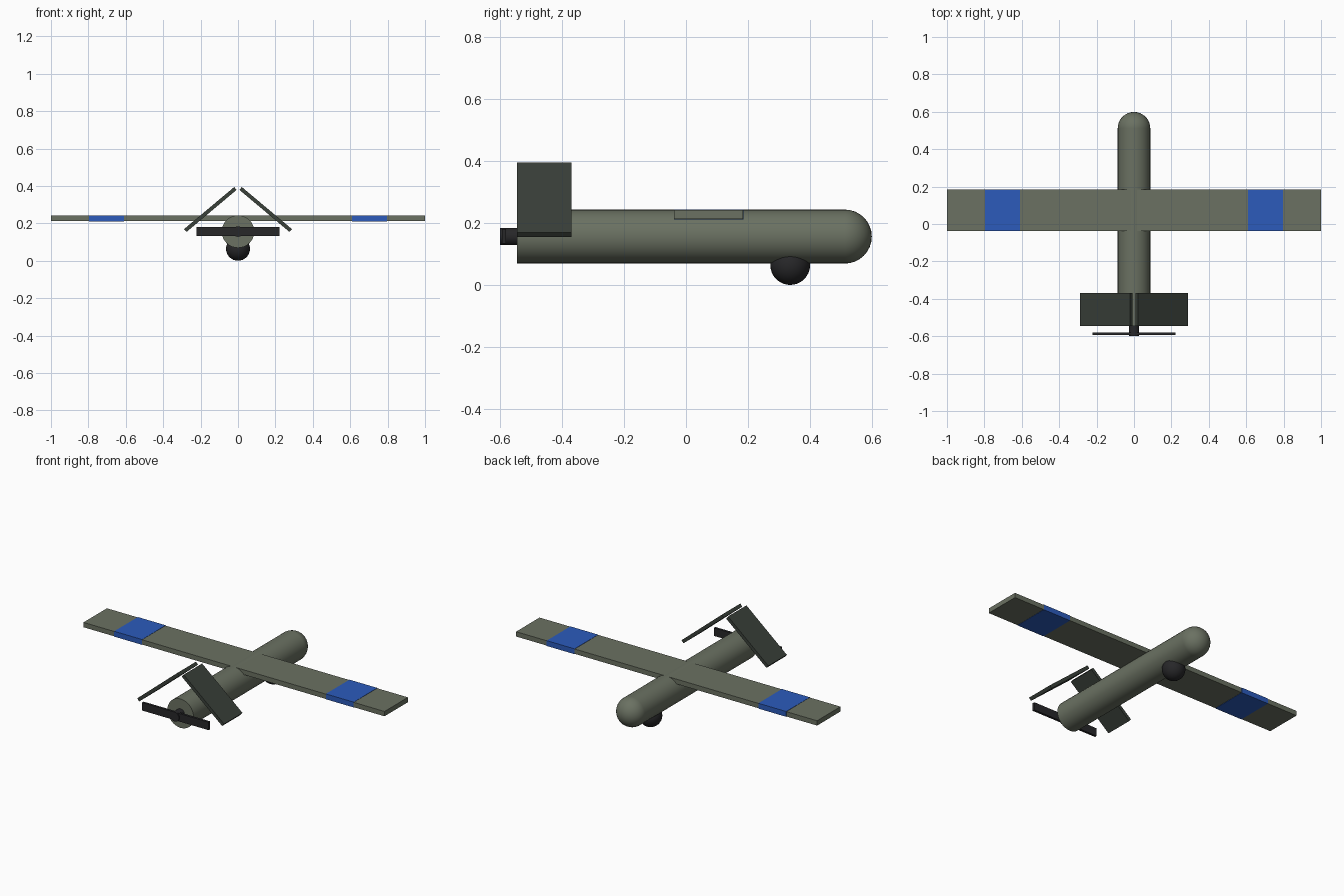
import bpy
import math

cube = bpy.data.objects.get("Cube")
if cube:
    bpy.data.objects.remove(cube, do_unlink=True)


def material(name, rgb):
    m = bpy.data.materials.new(name)
    m.use_nodes = True
    m.diffuse_color = (*rgb, 1)
    m.node_tree.nodes["Principled BSDF"].inputs["Base Color"].default_value = (*rgb, 1)
    return m


olive = material("olive_grey", (0.145, 0.165, 0.122))
dark_green = material("dark_green_grey", (0.042, 0.052, 0.042))
black = material("soft_black", (0.02, 0.02, 0.022))
blue = material("marking_blue", (0.025, 0.105, 0.5))


def finish(name, mat, smooth=False):
    obj = bpy.context.object
    obj.name = name
    obj.data.materials.append(mat)
    if smooth:
        bpy.ops.object.shade_smooth_by_angle(angle=math.radians(40))
    return obj


def box(name, mat, centre, size, tilt=0):
    bpy.ops.mesh.primitive_cube_add(size=1, location=centre)
    obj = bpy.context.object
    obj.scale = size
    bpy.ops.object.transform_apply(location=False, rotation=False, scale=True)
    obj.rotation_euler.y = tilt
    return finish(name, mat)


def tube(name, mat, radius, y0, y1, z):
    bpy.ops.mesh.primitive_cylinder_add(
        vertices=32, radius=radius, depth=y1 - y0,
        location=(0, (y0 + y1) / 2, z), rotation=(math.pi / 2, 0, 0))
    return finish(name, mat, True)


def ball(name, mat, radius, y, z):
    bpy.ops.mesh.primitive_uv_sphere_add(
        segments=32, ring_count=16, radius=radius, location=(0, y, z))
    return finish(name, mat, True)


AXIS = 0.156   # height of the body centreline
RADIUS = 0.087

# Body with rounded nose and belly sensor
tube("fuselage", olive, RADIUS, -0.545, 0.512, AXIS)
ball("nose", olive, RADIUS, 0.512, AXIS)
ball("sensor_ball", black, 0.064, 0.336, 0.064)

# Straight wing, with thin coloured bands wrapped round it
box("wing", olive, (0, 0.073, 0.227), (2, 0.222, 0.029))

# Mirrored parts: wing bands and sloping tail panels
for side, label in ((1, "left"), (-1, "right")):
    box(label + "_wing_band", blue, (side * 0.703, 0.0735, 0.227),
        (0.185, 0.224, 0.032))
    box(label + "_tail_panel", dark_green, (side * 0.148, -0.457, 0.274),
        (0.35, 0.175, 0.02), side * math.radians(40))

# Pusher propeller
tube("propeller_hub", black, 0.028, -0.6, -0.54, AXIS)
box("propeller_blade", black, (0, -0.587, AXIS + 0.001), (0.442, 0.014, 0.048))
